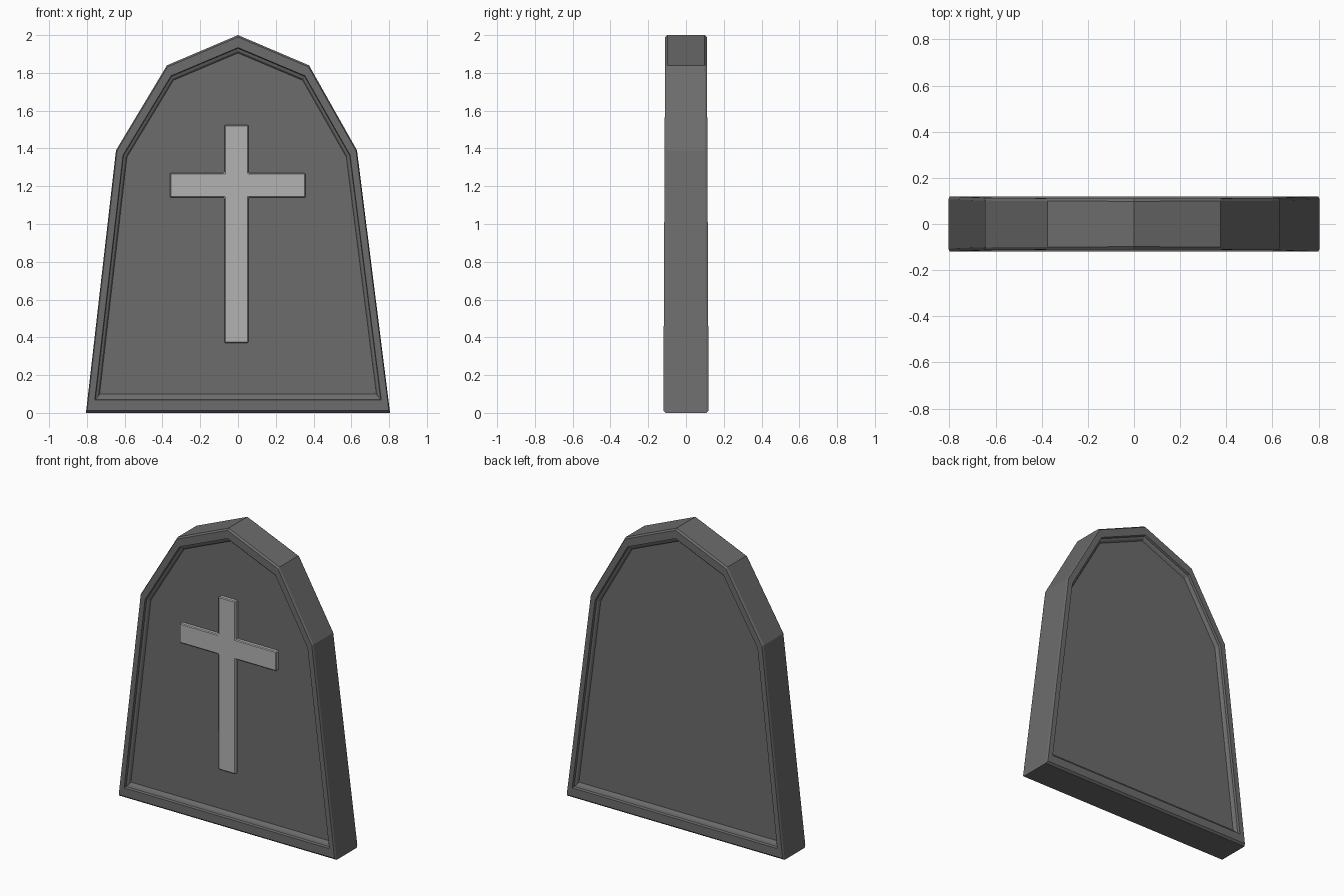
import bpy, bmesh

if "Cube" in bpy.data.objects:
    bpy.data.objects.remove(bpy.data.objects["Cube"])


def material(name, v):
    m = bpy.data.materials.new(name)
    m.diffuse_color = (v, v, v, 1)
    m.use_nodes = True
    m.node_tree.nodes["Principled BSDF"].inputs["Base Color"].default_value = m.diffuse_color
    return m


def make_object(name, bm, mat):
    bmesh.ops.recalc_face_normals(bm, faces=bm.faces)
    me = bpy.data.meshes.new(name)
    bm.to_mesh(me)
    bm.free()
    me.materials.append(mat)
    ob = bpy.data.objects.new(name, me)
    bpy.context.collection.objects.link(ob)
    return ob


# Slab: arched outline carried through chamfer, rim and stepped recess on both faces
outline = [(-.805, 0), (.805, 0), (.63, 1.39), (.376, 1.84),
           (0, 2), (-.376, 1.84), (-.646, 1.39)]
# width scale, bottom z, top z, depth from centre
face_rings = [(.91, .10, 1.905, .085), (.922, .085, 1.915, .098),
              (.938, .072, 1.93, .104), (.942, .068, 1.934, .12),
              (.992, .012, 1.99, .12), (1, 0, 2, .107)]
rings = [(s, a, b, -d) for s, a, b, d in face_rings]
rings += [(s, a, b, d) for s, a, b, d in reversed(face_rings)]

bm = bmesh.new()
loops = []
for s, low, high, y in rings:
    loop = []
    for x, z in outline:
        z = low + z * (high - low) / 2
        loop.append(bm.verts.new((x * s, y * (1 - .04 * z), z)))
    loops.append(loop)
n = len(outline)
for a, b in zip(loops, loops[1:]):
    for i in range(n):
        j = (i + 1) % n
        bm.faces.new((a[i], a[j], b[j], b[i]))
bm.faces.new(loops[0])
bm.faces.new(loops[-1])
make_object("headstone_slab", bm, material("dark_stone", .15))

# Cross: raised one-piece shape on the front panel
left, right = -.072, .055
cross = [(left, .37), (right, .37), (right, 1.14), (.357, 1.14),
         (.357, 1.27), (right, 1.27), (right, 1.525), (left, 1.525),
         (left, 1.27), (-.36, 1.27), (-.36, 1.14), (left, 1.14)]
bm = bmesh.new()
back = bm.faces.new([bm.verts.new((x, -.07, z)) for x, z in cross])
ext = bmesh.ops.extrude_face_region(bm, geom=[back], use_keep_orig=True)
for v in ext["geom"]:
    if isinstance(v, bmesh.types.BMVert):
        v.co.y = -.106
ob = make_object("raised_cross", bm, material("light_stone", .45))
bev = ob.modifiers.new("edge_bevel", 'BEVEL')
bev.width = .005
bev.segments = 1
